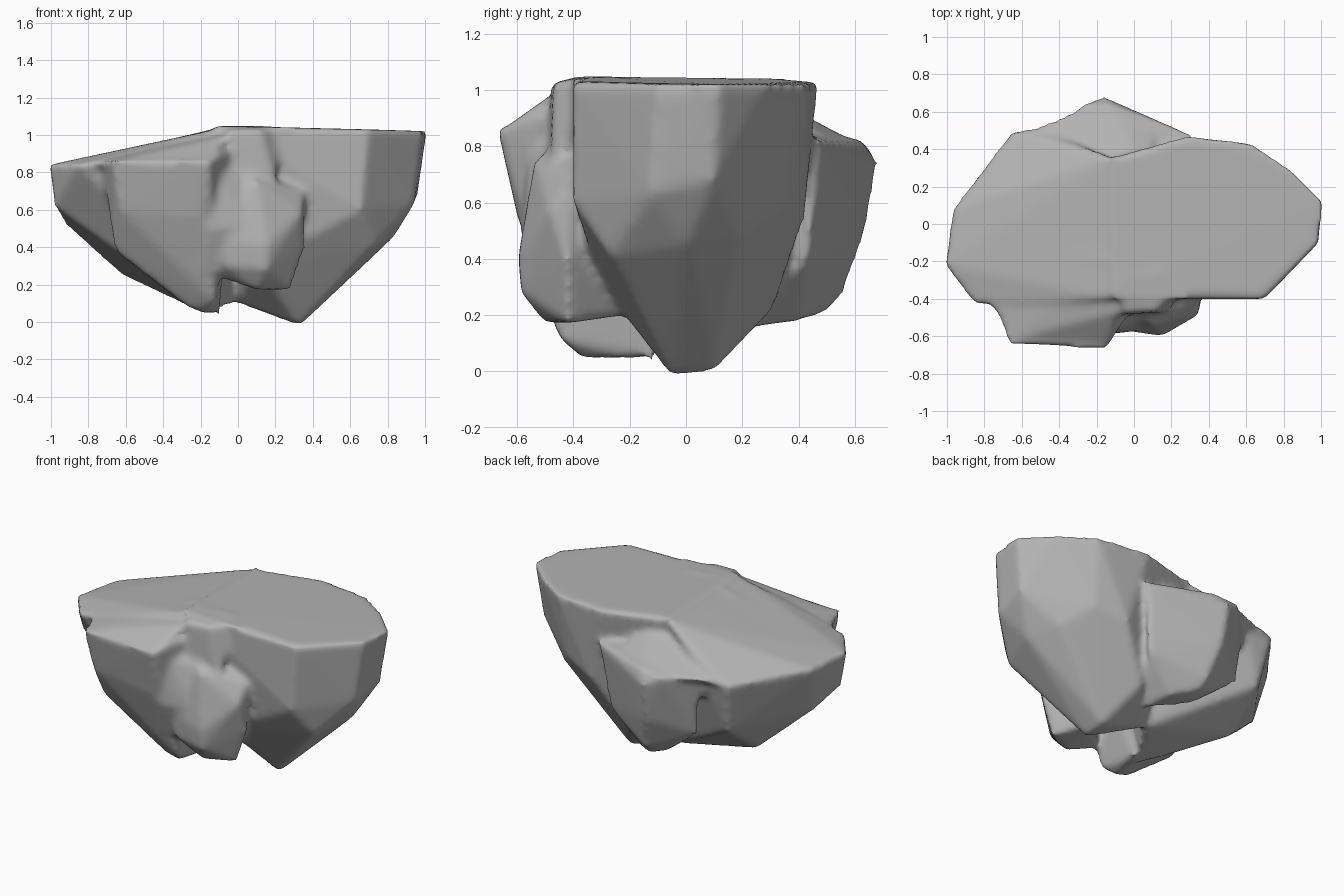
import bpy, bmesh

if "Cube" in bpy.data.objects:
    bpy.data.objects.remove(bpy.data.objects["Cube"], do_unlink=True)

stone = bpy.data.materials.new("grey_stone")
stone.use_nodes = True
grey = (0.45, 0.45, 0.45, 1)
stone.diffuse_color = grey
bsdf = stone.node_tree.nodes["Principled BSDF"]
bsdf.inputs["Base Color"].default_value = grey
bsdf.inputs["Roughness"].default_value = 0.8


def add_boulder(target, corners):
    """Wrap one convex boulder around its corner points and add it to the target."""
    lump = bmesh.new()
    for corner in corners:
        lump.verts.new(corner)
    result = bmesh.ops.convex_hull(lump, input=lump.verts[:], use_existing_faces=False)
    inside = set(result["geom_interior"]) | set(result["geom_unused"])
    spare = [item for item in inside if isinstance(item, bmesh.types.BMVert)]
    bmesh.ops.delete(lump, geom=spare, context='VERTS')
    bmesh.ops.recalc_face_normals(lump, faces=lump.faces[:])
    mesh = bpy.data.meshes.new("boulder")
    lump.to_mesh(mesh)
    lump.free()
    target.from_mesh(mesh)
    bpy.data.meshes.remove(mesh)


# Tall main boulder: flat top, full rounded end, pointed foot
main_boulder = [
    (1.01, .12, 1.02), (.99, -.1, 1.02), (.7, -.4, 1.03), (.2, -.39, 1.04),
    (-.12, -.4, 1.05), (-.12, .36, 1.04), (.28, .47, 1.03), (.63, .43, 1.02),
    (.85, .28, 1.02), (.96, .1, .68), (.94, -.13, .63), (.83, 0, .45),
    (.74, .2, .48), (.66, -.4, .6), (.74, -.27, .41), (.6, .36, .6),
    (.4, .42, .54), (.33, -.05, -.02), (.33, .1, 0), (.2, .31, .22),
    (.1, -.3, .3), (0, .1, .1), (.33, -.27, .35),
]

# Lower boulder whose top slopes away from the main one
side_boulder = [
    (-1.01, -.22, .84), (-.97, .08, .83), (-.65, .5, .79), (-.46, .49, .81),
    (-.85, -.43, .84), (-.73, -.43, .86), (-.12, .36, 1.03), (-.12, -.4, 1.03),
    (-.98, -.2, .62), (-.92, 0, .52), (-.62, .15, .25), (-.6, .43, .46),
    (-.3, -.1, .1), (-.17, -.2, .05), (0, .1, .1),
]

# Gentle slope joining the crest to the front and back ledges
crest_slope = [
    (-.66, -.62, .86), (-.15, -.64, .87), (-.95, -.2, .84), (-.95, .08, .83),
    (-.65, .49, .79), (-.27, .62, .8), (-.1, .61, .81), (.1, .5, .83),
    (0, .38, .92), (-.1, -.2, 1.04), (.1, .2, 1.03), (-.05, -.46, 1),
    (-.6, 0, .6), (0, 0, .6),
]

# Overhanging shoulder at the front
front_shoulder = [
    (-.67, -.64, .86), (-.73, -.42, .86), (-.15, -.67, .86), (-.02, -.47, .93),
    (-.63, -.59, .6), (-.2, -.6, .55), (-.66, -.45, .38), (-.5, -.4, .28),
    (-.17, -.36, .04), (-.27, -.38, .08), (-.1, -.12, .04), (-.12, -.45, .11),
    (-.5, -.1, .29), (-.1, -.2, .98), (-.5, -.2, .92),
]

# Hanging outcrop at the front, below the rim
front_outcrop = [
    (0, -.48, .8), (.1, -.54, .75), (.36, -.4, .7), (.36, -.42, .4),
    (.34, -.49, .58), (-.05, -.57, .45), (.15, -.6, .4), (.15, -.59, .28),
    (-.08, -.55, .3), (.1, -.5, .17), (.28, -.42, .17), (-.1, -.45, .24),
    (.15, -.2, .2), (0, -.3, .9),
]

# Web of rock filling the gap between shoulder and outcrop
front_web = [
    (-.35, -.6, .75), (-.1, -.56, .78), (-.15, -.59, .5), (.05, -.57, .5),
    (.05, -.5, .76), (-.2, -.5, .25), (0, -.5, .28), (-.08, -.46, .9),
    (-.3, -.3, .8), (.1, -.3, .5),
]

# Bulge of the rim above the outcrop
rim_bulge = [
    (-.05, -.48, 1.03), (.12, -.47, 1.03), (.23, -.36, 1.04), (-.1, -.3, 1.05),
    (-.05, -.49, .75), (.2, -.48, .7), (.15, -.25, 1.05), (.1, -.2, .7),
]

# Ledge boulder at the back
back_boulder = [
    (-.46, .48, .8), (-.27, .64, .8), (-.16, .68, .74), (.3, .48, .82),
    (-.1, .63, .82), (-.1, .3, .9), (.04, .4, .18), (-.08, .5, .21),
    (-.1, .56, .28), (-.2, .48, .25), (-.12, .36, .19), (-.15, .64, .5),
    (-.4, .46, .4), (.25, .43, .4), (.1, .2, .15),
]

boulders = bmesh.new()
for corners in (main_boulder, side_boulder, crest_slope, front_shoulder,
                front_outcrop, front_web, rim_bulge, back_boulder):
    add_boulder(boulders, corners)

mesh = bpy.data.meshes.new("rock_mass")
boulders.to_mesh(mesh)
boulders.free()
mesh.materials.append(stone)
rock = bpy.data.objects.new("rock_mass", mesh)
bpy.context.collection.objects.link(rock)

# Fuse the boulders into one weathered surface
fuse = rock.modifiers.new("fuse", 'REMESH')
fuse.mode = 'VOXEL'
fuse.voxel_size = 0.02
fuse.use_smooth_shade = True
weather = rock.modifiers.new("weather", 'SMOOTH')
weather.factor = 0.5
weather.iterations = 7
